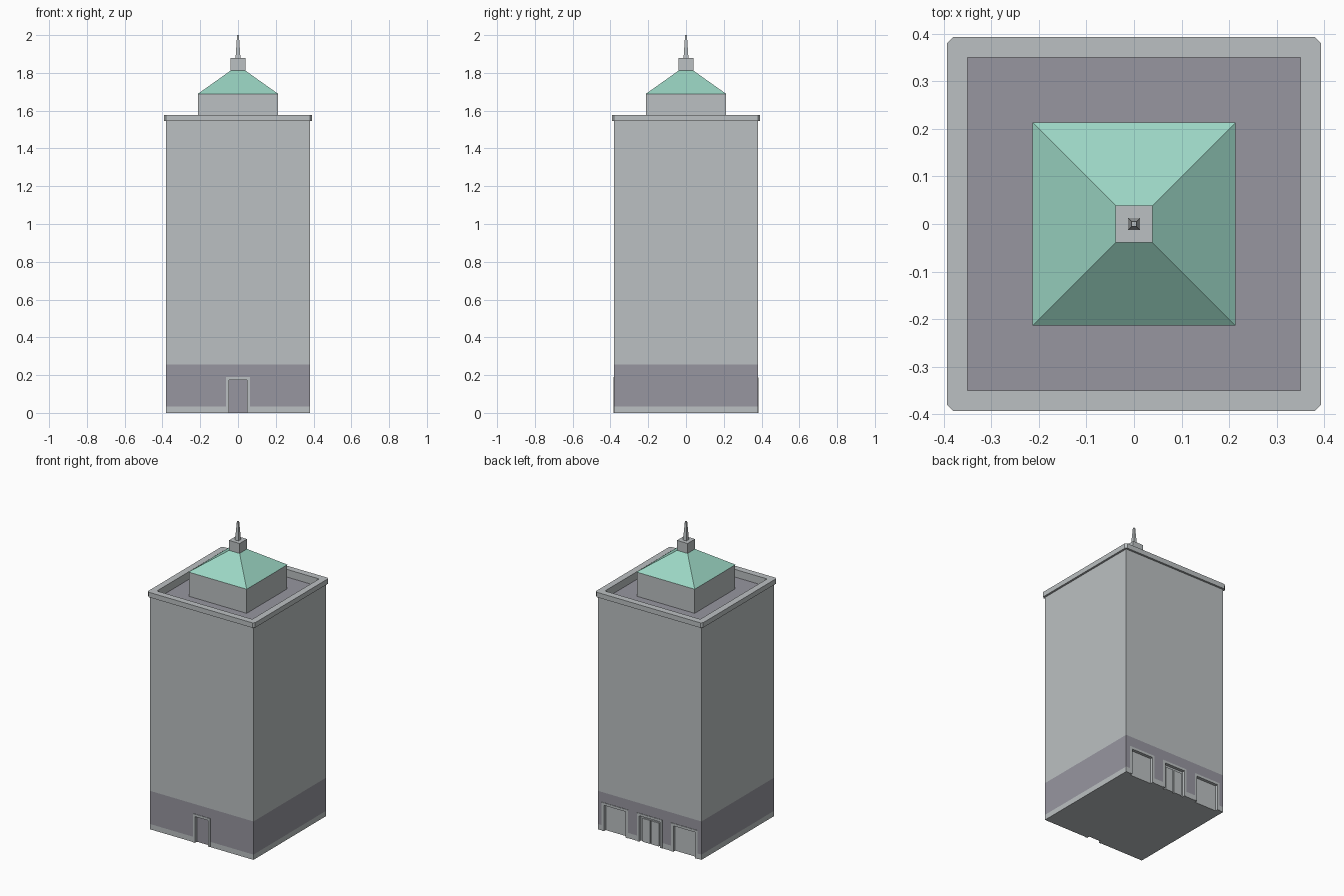
import bpy
import bmesh
from mathutils import Vector

if "Cube" in bpy.data.objects:
    bpy.data.objects.remove(bpy.data.objects["Cube"], do_unlink=True)


def make_material(name, rgb):
    mat = bpy.data.materials.new(name)
    mat.use_nodes = True
    color = (*rgb, 1)
    mat.diffuse_color = color
    mat.node_tree.nodes["Principled BSDF"].inputs["Base Color"].default_value = color
    return mat


STONE = make_material("light grey stone", (0.50, 0.53, 0.54))
SLATE = make_material("purple grey", (0.31, 0.305, 0.35))
COPPER = make_material("green copper", (0.33, 0.67, 0.55))


def add_mesh(name, bm, *mats):
    bmesh.ops.recalc_face_normals(bm, faces=bm.faces)
    mesh = bpy.data.meshes.new(name)
    bm.to_mesh(mesh)
    bm.free()
    obj = bpy.data.objects.new(name, mesh)
    bpy.context.collection.objects.link(obj)
    for mat in mats:
        mesh.materials.append(mat)
    return obj


def box_bm(low, high):
    bm = bmesh.new()
    bmesh.ops.create_cube(bm, size=1)
    low, high = Vector(low), Vector(high)
    for v in bm.verts:
        v.co = (low + high) / 2 + v.co * (high - low)
    return bm


def box(name, low, high, mat):
    return add_mesh(name, box_bm(low, high), mat)


def tower(name, half_low, half_high, z_low, z_high, mat):
    """Square block, tapered towards the top."""
    bm = box_bm((-half_low, -half_low, z_low), (half_low, half_low, z_high))
    for v in bm.verts:
        if v.co.z > (z_low + z_high) / 2:
            v.co.x *= half_high / half_low
            v.co.y *= half_high / half_low
    return add_mesh(name, bm, mat)


def cut(obj, cutter):
    mod = obj.modifiers.new("cut", 'BOOLEAN')
    mod.operation = 'DIFFERENCE'
    mod.solver = 'EXACT'
    mod.object = cutter
    bpy.context.view_layer.objects.active = obj
    bpy.ops.object.modifier_apply(modifier=mod.name)


HALF, WELL, DECK = 0.38, 0.35, 1.527
PLINTH, BAND, WALL_TOP, TOP = 0.035, 0.255, 1.545, 1.578

# Main block: stone shaft and plinth with a darker ground storey
bm = box_bm((-HALF, -HALF, 0), (HALF, HALF, WALL_TOP))
for z in (PLINTH, BAND):
    bmesh.ops.bisect_plane(bm, geom=bm.verts[:] + bm.edges[:] + bm.faces[:],
                           plane_co=(0, 0, z), plane_no=(0, 0, 1))
for f in bm.faces:
    if abs(f.normal.z) < 0.5 and PLINTH < f.calc_center_median().z < BAND:
        f.material_index = 1
body = add_mesh("main_block", bm, STONE, SLATE)

# Cornice with clipped corners
bm = box_bm((-0.393, -0.393, WALL_TOP), (0.393, 0.393, TOP))
corners = [e for e in bm.edges if abs(e.verts[0].co.z - e.verts[1].co.z) > 0.01]
bmesh.ops.bevel(bm, geom=corners, offset=0.012, segments=1, affect='EDGES')
cornice = add_mesh("cornice", bm, STONE)

# Sunken roof deck
cutter = tower("roof_well_cutter", WELL, WELL, DECK - 0.002, TOP + 0.1, STONE)
for part in (body, cornice):
    cut(part, cutter)
bpy.data.objects.remove(cutter, do_unlink=True)
tower("roof_deck", WELL, WELL, DECK - 0.002, DECK, SLATE)


def doorway(name, side, x, half, height, mat, rim=0.016, depth=0.02):
    """Recessed opening with a slim surround; side is -1 front, 1 back."""
    def slab(part, x0, x1, z0, z1, y0, y1, m):
        ys = sorted((side * y0, side * y1))
        return box(f"{name}_{part}", (x0, ys[0], z0), (x1, ys[1], z1), m)

    inner = half - rim
    hole = slab("cutter", x - inner, x + inner, -0.05, height - rim,
                HALF - depth, HALF + 0.05, STONE)
    cut(body, hole)
    bpy.data.objects.remove(hole, do_unlink=True)
    slab("panel", x - inner, x + inner, 0, height - rim,
         HALF - depth, HALF - depth + 0.003, mat)
    for label, s in (("left", 1), ("right", -1)):
        a, b = sorted((x + s * inner, x + s * half))
        slab(label + "_jamb", a, b, 0, height, HALF - 0.002, HALF + 0.003, STONE)
    slab("lintel", x - inner, x + inner, height - rim, height,
         HALF - 0.002, HALF + 0.003, STONE)


# Front entrance and the three rear openings
doorway("front_door", -1, 0, 0.063, 0.19, SLATE)
doorway("left_rear_gate", 1, 0.255, 0.096, 0.188, STONE)
doorway("right_rear_gate", 1, -0.255, 0.096, 0.188, STONE)
doorway("rear_door", 1, 0, 0.092, 0.188, STONE)
for s in (-1, 1):
    box(f"rear_door_leaf_{'left' if s > 0 else 'right'}",
        (s * 0.032 - 0.028, HALF - 0.018, 0), (s * 0.032 + 0.028, HALF - 0.009, 0.155), STONE)

# Penthouse, hipped roof, lantern and spire
tower("penthouse", 0.212, 0.212, DECK, 1.688, STONE)
tower("hipped_roof", 0.214, 0.039, 1.688, 1.812, COPPER)
tower("lantern", 0.039, 0.039, 1.812, 1.878, STONE)
tower("spire", 0.013, 0.005, 1.878, 2.0, STONE)
